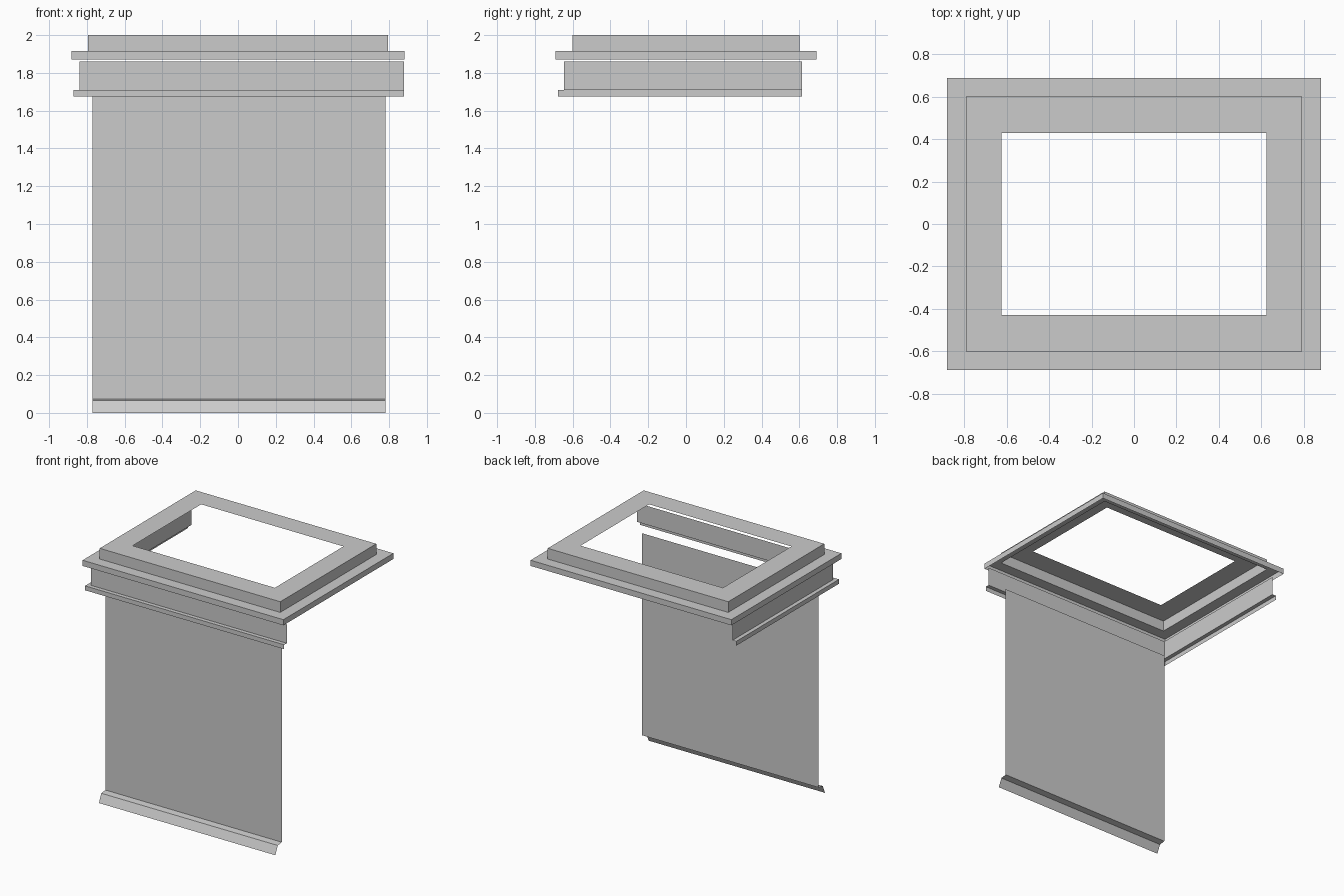
import bpy
import bmesh

cube = bpy.data.objects.get("Cube")
if cube:
    bpy.data.objects.remove(cube, do_unlink=True)

# One plain grey for every part
grey = bpy.data.materials.new("plain grey")
grey.use_nodes = True
colour = (0.6, 0.6, 0.6, 1)
grey.diffuse_color = colour
grey.node_tree.nodes["Principled BSDF"].inputs["Base Color"].default_value = colour


def loft(name, sections, closed=False):
    """Skin a sheet between successive point rows of equal length."""
    bm = bmesh.new()
    rows = [[bm.verts.new(p) for p in row] for row in sections]
    for a, b in zip(rows, rows[1:]):
        count = len(a) if closed else len(a) - 1
        for i in range(count):
            j = (i + 1) % len(a)
            bm.faces.new((a[i], b[i], b[j], a[j]))
    mesh = bpy.data.meshes.new(name)
    bm.to_mesh(mesh)
    bm.free()
    mesh.materials.append(grey)
    obj = bpy.data.objects.new(name, mesh)
    bpy.context.collection.objects.link(obj)
    return obj


def rectangle(hx, hy, z):
    return [(-hx, -hy, z), (hx, -hy, z), (hx, hy, z), (-hx, hy, z)]


def corner_path(x, y, z):
    """L-shaped run along the model's right side and the front."""
    return [(x, 0.615, z), (x, y, z), (0.88, y, z)]


def across(y, z):
    return [(-0.77, y, z), (0.78, y, z)]


# Stepped top frame: open centre, upper fascia, ledge, lower fascia
loft("top_frame", [
    rectangle(0.625, 0.43, 2.0),
    rectangle(0.793, 0.602, 2.0),
    rectangle(0.793, 0.602, 1.915),
    rectangle(0.882, 0.69, 1.915),
    rectangle(0.882, 0.69, 1.87),
], closed=True)

# Moulded rail beneath the frame, on two sides only
loft("side_rail", [
    corner_path(-0.838, -0.645, 1.86),
    corner_path(-0.838, -0.645, 1.71),
    corner_path(-0.87, -0.677, 1.71),
    corner_path(-0.87, -0.677, 1.675),
])

# Tall front sheet and the folded lip at its foot
loft("front_panel", [across(-0.565, 1.677), across(-0.565, 0.073)])
loft("bottom_lip", [
    across(-0.565, 0.073),
    across(-0.615, 0.066),
    across(-0.645, 0.0),
])
